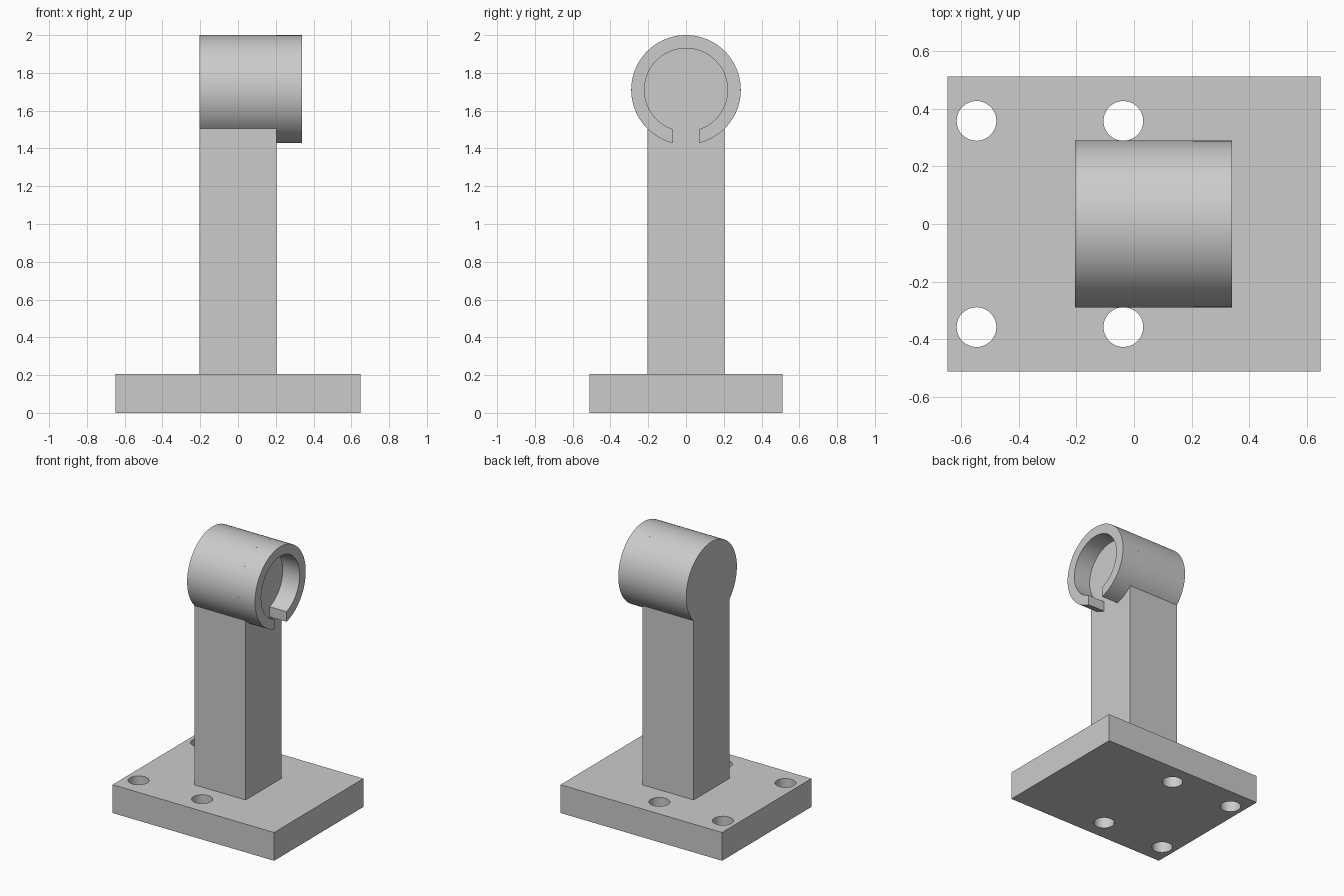
import bpy, bmesh
from math import sin, cos, asin, pi, radians

if "Cube" in bpy.data.objects:
    bpy.data.objects.remove(bpy.data.objects["Cube"], do_unlink=True)

grey = bpy.data.materials.new("plain grey")
grey.use_nodes = True
colour = (0.6, 0.6, 0.6, 1)
grey.diffuse_color = colour
grey.node_tree.nodes["Principled BSDF"].inputs["Base Color"].default_value = colour

POST = 0.205           # half width of the post
AXIS, OUTER, INNER = 1.71, 0.29, 0.22
SLOT = 0.07            # half width of the slot
BASE_TOP = 0.205


def add_object(name, bm):
    bmesh.ops.recalc_face_normals(bm, faces=bm.faces[:])
    mesh = bpy.data.meshes.new(name)
    bm.to_mesh(mesh)
    bm.free()
    mesh.materials.append(grey)
    ob = bpy.data.objects.new(name, mesh)
    bpy.context.collection.objects.link(ob)
    return ob


def smooth(ob):
    bpy.ops.object.select_all(action="DESELECT")
    ob.select_set(True)
    bpy.context.view_layer.objects.active = ob
    bpy.ops.object.shade_smooth_by_angle(angle=radians(30))


def arc(radius, half_gap, steps=80):
    """Points (y, z) around the head axis, leaving a gap at the bottom."""
    start = asin(half_gap / radius)
    angles = [start + (2 * pi - 2 * start) * i / steps for i in range(steps + 1)]
    return [(radius * sin(a), AXIS - radius * cos(a)) for a in angles]


def extrude_x(name, outline, x0, x1):
    bm = bmesh.new()
    face = bm.faces.new([bm.verts.new((x0, y, z)) for y, z in outline])
    made = bmesh.ops.extrude_face_region(bm, geom=[face], use_keep_orig=True)
    moved = [v for v in made["geom"] if isinstance(v, bmesh.types.BMVert)]
    bmesh.ops.translate(bm, verts=moved, vec=(x1 - x0, 0, 0))
    ob = add_object(name, bm)
    smooth(ob)
    return ob


# Post with its round head, as one outline
extrude_x("post_and_head", [(-POST, BASE_TOP), (POST, BASE_TOP)] + arc(OUTER, POST),
          -POST, POST)

# Slotted collar projecting from the head
extrude_x("slotted_collar", arc(OUTER, SLOT) + arc(INNER, SLOT)[::-1], POST, 0.34)

# Base plate
bm = bmesh.new()
bmesh.ops.create_cube(bm, size=1)
bmesh.ops.scale(bm, verts=bm.verts[:], vec=(1.296, 1.024, BASE_TOP))
bmesh.ops.translate(bm, verts=bm.verts[:], vec=(0, 0, BASE_TOP / 2))
base = add_object("base_plate", bm)

# Four bolt holes
bm = bmesh.new()
for x in (-0.547, -0.037):
    for y in (-0.358, 0.358):
        made = bmesh.ops.create_cone(bm, cap_ends=True, segments=48,
                                     radius1=0.069, radius2=0.069, depth=1)
        bmesh.ops.translate(bm, verts=made["verts"], vec=(x, y, 0))
cutter = add_object("bolt_hole_cutter", bm)
cutter.hide_render = True

cut = base.modifiers.new("bolt holes", "BOOLEAN")
cut.operation = "DIFFERENCE"
cut.solver = "EXACT"
cut.object = cutter
bpy.context.view_layer.objects.active = base
bpy.ops.object.modifier_apply(modifier=cut.name)
bpy.data.objects.remove(cutter, do_unlink=True)
smooth(base)
